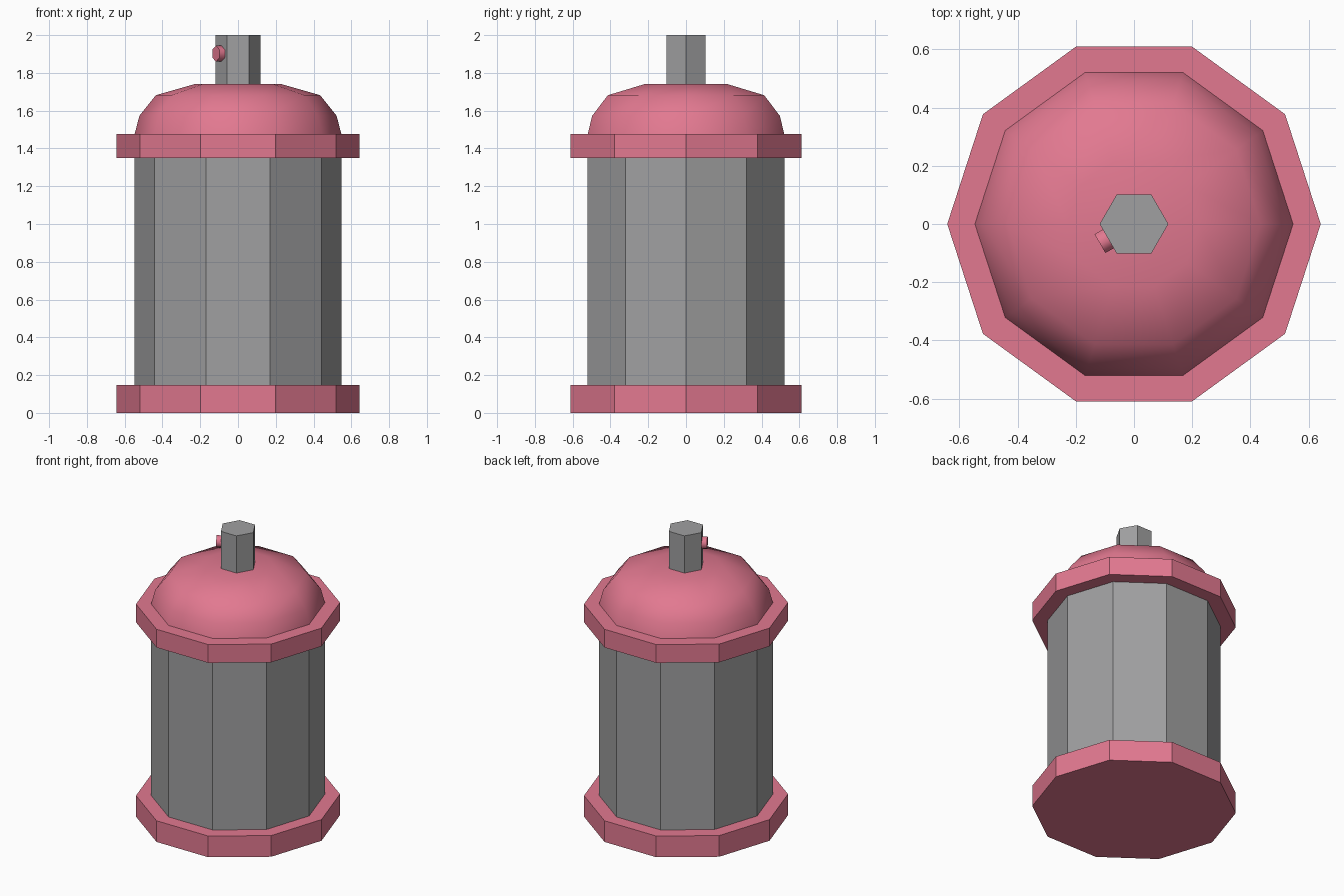
import bpy, bmesh, math
from mathutils import Matrix, Vector

if "Cube" in bpy.data.objects:
    bpy.data.objects.remove(bpy.data.objects["Cube"])


def material(name, rgb):
    m = bpy.data.materials.new(name)
    m.diffuse_color = (*rgb, 1)
    m.use_nodes = True
    m.node_tree.nodes["Principled BSDF"].inputs["Base Color"].default_value = m.diffuse_color
    return m


PINK = material("rose pink", (0.76, 0.19, 0.28))
GREY = material("mid grey", (0.35, 0.35, 0.355))


def lathe(name, profile, sides, mat, matrix=Matrix(), smooth=None):
    """Closed, capped solid from (radius, height) rings around z."""
    bm = bmesh.new()
    rings = []
    for r, z in profile:
        rings.append([bm.verts.new((r * math.cos(2 * math.pi * i / sides),
                                    r * math.sin(2 * math.pi * i / sides), z))
                      for i in range(sides)])
    for a, b in zip(rings, rings[1:]):
        for i in range(sides):
            j = (i + 1) % sides
            bm.faces.new((a[i], a[j], b[j], b[i]))
    bm.faces.new(rings[0][::-1])
    bm.faces.new(rings[-1])
    bm.transform(matrix)
    bmesh.ops.recalc_face_normals(bm, faces=bm.faces)
    me = bpy.data.meshes.new(name)
    bm.to_mesh(me)
    bm.free()
    me.materials.append(mat)
    ob = bpy.data.objects.new(name, me)
    bpy.context.collection.objects.link(ob)
    if smooth:
        bpy.ops.object.select_all(action='DESELECT')
        ob.select_set(True)
        bpy.context.view_layer.objects.active = ob
        bpy.ops.object.shade_smooth_by_angle(angle=math.radians(smooth))
    return ob


# Ten-sided tank with flanges at both ends
lathe("bottom_flange", [(0.642, 0), (0.642, 0.147)], 10, PINK)
lathe("tank_body", [(0.547, 0.147), (0.547, 1.35)], 10, GREY)
lathe("top_flange", [(0.642, 1.35), (0.642, 1.477)], 10, PINK)

# Smooth domed lid
lathe("dome_lid", [(0.547, 1.477), (0.522, 1.573), (0.435, 1.682), (0.225, 1.742)],
      10, PINK, smooth=40)

# Six-sided outlet stem
lathe("outlet_stem", [(0.118, 1.70), (0.118, 2.0)], 6, GREY)

# Small pin on one face of the stem
d = Vector((-math.cos(math.radians(30)), -0.5, 0))
side = Vector((0, 0, 1)).cross(d)
pin_frame = Matrix(((0, side.x, d.x, 0),
                    (0, side.y, d.y, 0),
                    (1, side.z, d.z, 1.902),
                    (0, 0, 0, 1)))
lathe("stem_pin", [(0.043, 0.09), (0.043, 0.135)], 6, PINK, pin_frame, smooth=65)
